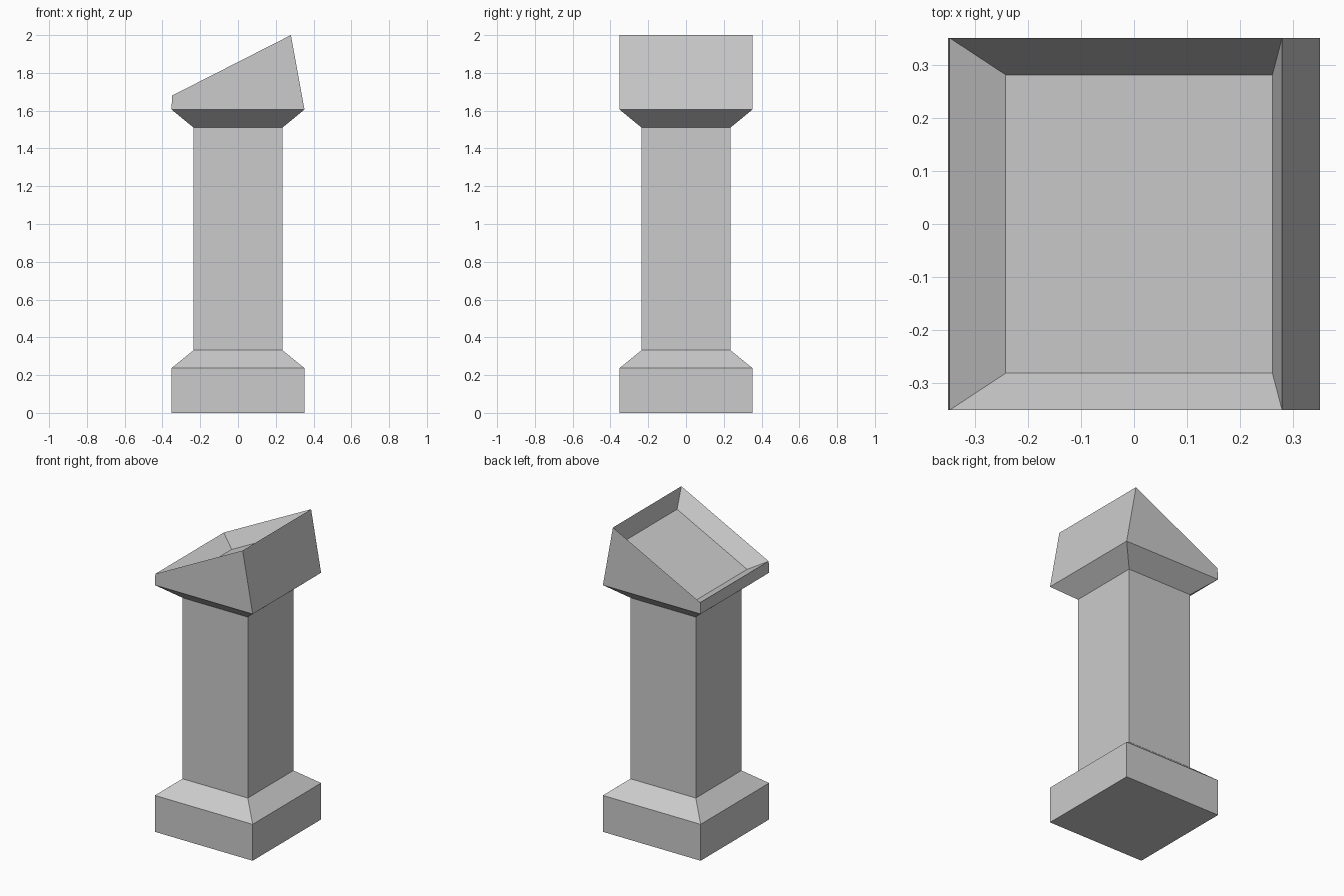
import bpy, bmesh
from mathutils import Vector

if "Cube" in bpy.data.objects:
    bpy.data.objects.remove(bpy.data.objects["Cube"])

WIDE, NARROW = 0.352, 0.235


def ring(x0, z0, x1, z1, hy):
    """Rectangular loop running from the low (left) edge to the high (right) edge."""
    return [Vector(p) for p in ((x0, -hy, z0), (x1, -hy, z1), (x1, hy, z1), (x0, hy, z0))]


def loft(name, rings):
    """Skin a stack of four-sided loops and cap both ends."""
    bm = bmesh.new()
    loops = [[bm.verts.new(p) for p in r] for r in rings]
    for a, b in zip(loops, loops[1:]):
        for i in range(4):
            j = (i + 1) % 4
            bm.faces.new((a[i], a[j], b[j], b[i]))
    bm.faces.new(loops[0][::-1])
    bm.faces.new(loops[-1])
    bmesh.ops.recalc_face_normals(bm, faces=bm.faces)
    mesh = bpy.data.meshes.new(name)
    bm.to_mesh(mesh)
    bm.free()
    obj = bpy.data.objects.new(name, mesh)
    bpy.context.collection.objects.link(obj)
    return obj


# Base, shaft and flared neck
profile = [(WIDE, 0), (WIDE, 0.237), (NARROW, 0.332), (NARROW, 1.51), (WIDE, 1.606)]
rings = [ring(-h, z, h, z, h) for h, z in profile]

# Slanted head with a sharp rim
low, high = Vector((-0.349, 0, 1.68)), Vector((0.28, 0, 2.0))
rings.append(ring(low.x, low.z, high.x, high.z, WIDE))

# Sunken panel with sloping sides, inset along the slant and pushed in along its normal
inset, depth = 0.07, 0.097
along = (high - low).normalized()
inward = Vector((along.z, 0, -along.x))
a = low + along * inset + inward * depth
b = high - along * inset + inward * depth
rings.append(ring(a.x, a.z, b.x, b.z, WIDE - inset))

loft("pedestal", rings)
